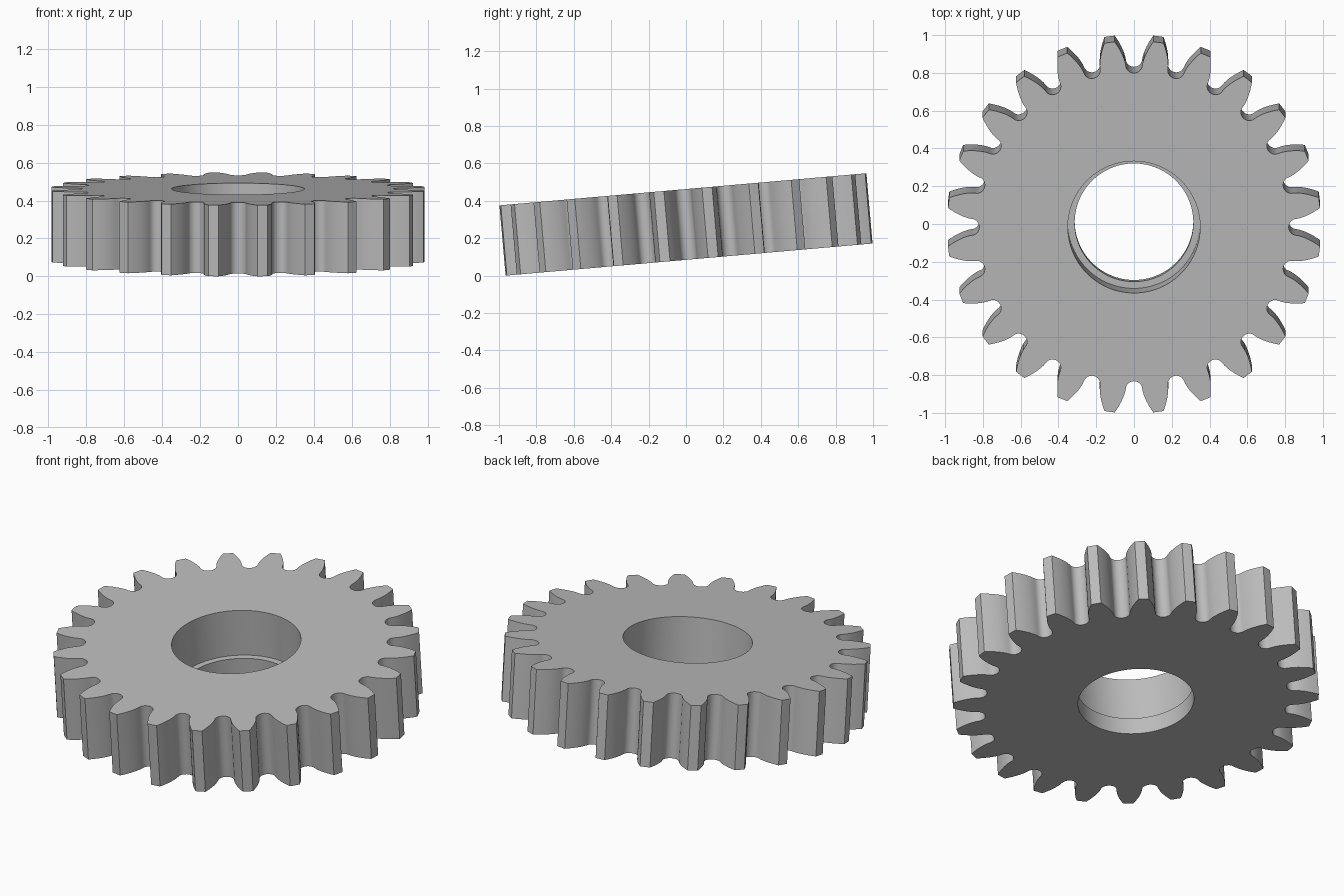
import bpy, bmesh, math
from mathutils import Matrix

cube = bpy.data.objects.get("Cube")
if cube:
    bpy.data.objects.remove(cube)

# Gear proportions
TEETH = 24
TIP_R, PITCH_R, ROOT_R = 0.99, 0.914, 0.819
PRESSURE = math.radians(20)
BASE_R = PITCH_R * math.cos(PRESSURE)
THICK, STEP = 0.377, 0.10
BORE_R, LIP_R = 0.35, 0.314
TILT = math.radians(5)


def involute(a):
    return math.tan(a) - a


def half_angle(r):
    """Half the angular width of a tooth at radius r."""
    return math.pi / (2 * TEETH) + involute(PRESSURE) - involute(math.acos(min(1, BASE_R / r)))


# One tooth and the valley after it, as (angle, radius)
pitch = 2 * math.pi / TEETH
radii = [BASE_R + (TIP_R - BASE_R) * (i / 7) for i in range(8)]
tooth = [(-half_angle(r), r) for r in radii]
tooth.append((0, TIP_R))
tooth += [(half_angle(r), r) for r in reversed(radii)]
gap = pitch / 2 - half_angle(BASE_R)
for i in range(1, 12):
    t = math.pi * i / 12
    tooth.append((pitch / 2 - gap * math.cos(t), BASE_R - (BASE_R - ROOT_R) * math.sin(t)))
outline = [(a + (k + 0.5) * pitch, r) for k in range(TEETH) for a, r in tooth]

# Closed loft: outer wall, top face, counterbore, ledge, lip, bottom face
bm = bmesh.new()


def ring(z, radius=None):
    return [bm.verts.new(((radius or r) * math.cos(a), (radius or r) * math.sin(a), z))
            for a, r in outline]


h = THICK / 2
rings = [ring(-h), ring(h), ring(h, BORE_R), ring(STEP - h, BORE_R),
         ring(STEP - h, LIP_R), ring(-h, LIP_R)]
n = len(outline)
for j, lower in enumerate(rings):
    upper = rings[(j + 1) % len(rings)]
    for i in range(n):
        k = (i + 1) % n
        bm.faces.new((lower[i], lower[k], upper[k], upper[i]))
bmesh.ops.recalc_face_normals(bm, faces=bm.faces)

# Tilt the back upward and rest the lowest edge on the ground
bmesh.ops.transform(bm, matrix=Matrix.Rotation(TILT, 4, "X"), verts=bm.verts)
lowest = min(v.co.z for v in bm.verts)
bmesh.ops.translate(bm, vec=(0, 0, -lowest), verts=bm.verts)

mesh = bpy.data.meshes.new("spur_gear")
bm.to_mesh(mesh)
bm.free()
gear = bpy.data.objects.new("spur_gear", mesh)
bpy.context.collection.objects.link(gear)

# Plain grey metal
grey = bpy.data.materials.new("grey_metal")
grey.use_nodes = True
colour = (0.5, 0.5, 0.5, 1)
grey.diffuse_color = colour
grey.node_tree.nodes["Principled BSDF"].inputs["Base Color"].default_value = colour
mesh.materials.append(grey)

bpy.ops.object.select_all(action="DESELECT")
gear.select_set(True)
bpy.context.view_layer.objects.active = gear
bpy.ops.object.shade_smooth_by_angle(angle=math.radians(30))
